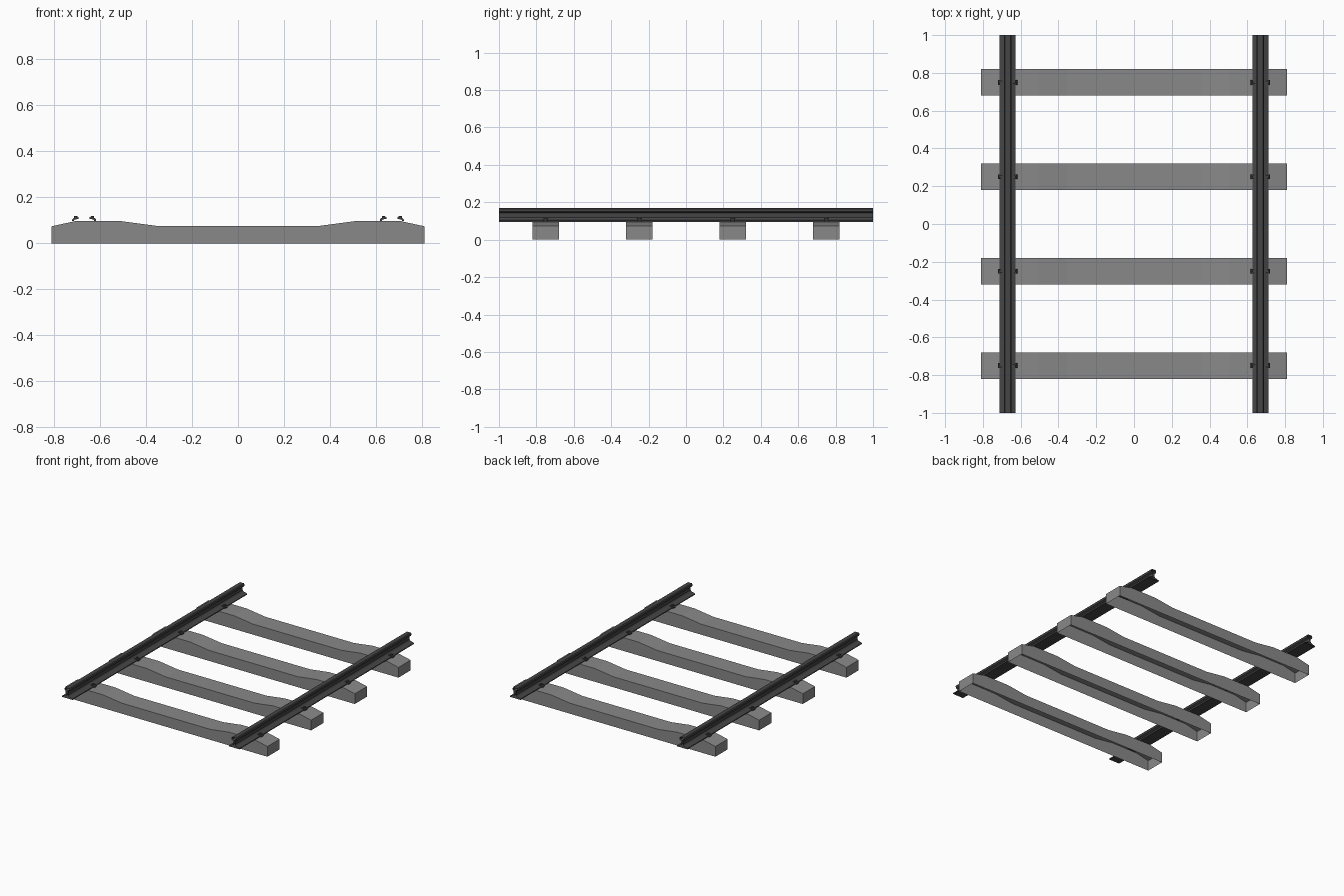
import bpy, bmesh
from mathutils import Matrix

if "Cube" in bpy.data.objects:
    bpy.data.objects.remove(bpy.data.objects["Cube"])

RAIL_X = 0.669      # rail centre line
SEAT_Z = 0.096      # top of sleeper where rails sit
SLEEPER_Y = (-0.75, -0.25, 0.25, 0.75)


def material(name, v):
    m = bpy.data.materials.new(name)
    m.diffuse_color = (v, v, v, 1)
    m.use_nodes = True
    m.node_tree.nodes["Principled BSDF"].inputs["Base Color"].default_value = m.diffuse_color
    return m


concrete = material("concrete", 0.25)
steel = material("steel", 0.06)


def extrude(bm, profile, y0, y1, caps=True, skip=()):
    """Extrude an x-z outline (counter-clockwise from the front) along y."""
    a = [bm.verts.new((x, y0, z)) for x, z in profile]
    b = [bm.verts.new((x, y1, z)) for x, z in profile]
    n = len(profile)
    for i in range(n):
        j = (i + 1) % n
        if i not in skip:
            bm.faces.new((a[i], b[i], b[j], a[j]))
    if caps:
        bm.faces.new(a)
        bm.faces.new(b[::-1])


def finish(bm, name, mat, loc=(0, 0, 0)):
    me = bpy.data.meshes.new(name)
    bm.to_mesh(me)
    bm.free()
    me.materials.append(mat)
    ob = bpy.data.objects.new(name, me)
    ob.location = loc
    bpy.context.collection.objects.link(ob)
    return ob


# Sleepers: dipped in the middle, sloped shoulders, open underside
half = [(0.81, 0), (0.81, 0.074), (0.71, SEAT_Z), (0.505, SEAT_Z), (0.355, 0.076)]
sleeper = half + [(-x, z) for x, z in reversed(half)]
for y in SLEEPER_Y:
    bm = bmesh.new()
    extrude(bm, sleeper, -0.07, 0.07, skip=(len(sleeper) - 1,))
    finish(bm, "sleeper", concrete, (0, y, 0))

# Rails: foot, web and head, with open ends
half = [(0.0425, 0), (0.0425, 0.006), (0.013, 0.015), (0.006, 0.023), (0.006, 0.047),
        (0.019, 0.054), (0.020, 0.068), (0.015, 0.074)]
rail = half + [(-x, z) for x, z in reversed(half)]
for side in (-1, 1):
    bm = bmesh.new()
    extrude(bm, rail, -1, 1, caps=False)
    finish(bm, "rail", steel, (side * RAIL_X, 0, SEAT_Z))

# Rail clips: a bent strap over the rail foot with a hexagonal bolt
strap = [(0.052, 0), (0.052, 0.008), (0.046, 0.014), (0.022, 0.017),
         (0.022, 0.012), (0.043, 0.006), (0.043, 0)]
for side in (-1, 1):
    for y in SLEEPER_Y:
        bm = bmesh.new()
        for s in (-1, 1):
            extrude(bm, [(s * x, z) for x, z in strap], -0.013, 0.013)
            bmesh.ops.create_cone(bm, cap_ends=True, segments=6, radius1=0.009,
                                  radius2=0.008, depth=0.01,
                                  matrix=Matrix.Translation((s * 0.036, 0, 0.017)))
        bmesh.ops.recalc_face_normals(bm, faces=bm.faces)
        finish(bm, "rail_clip", steel, (side * RAIL_X, y, SEAT_Z))
